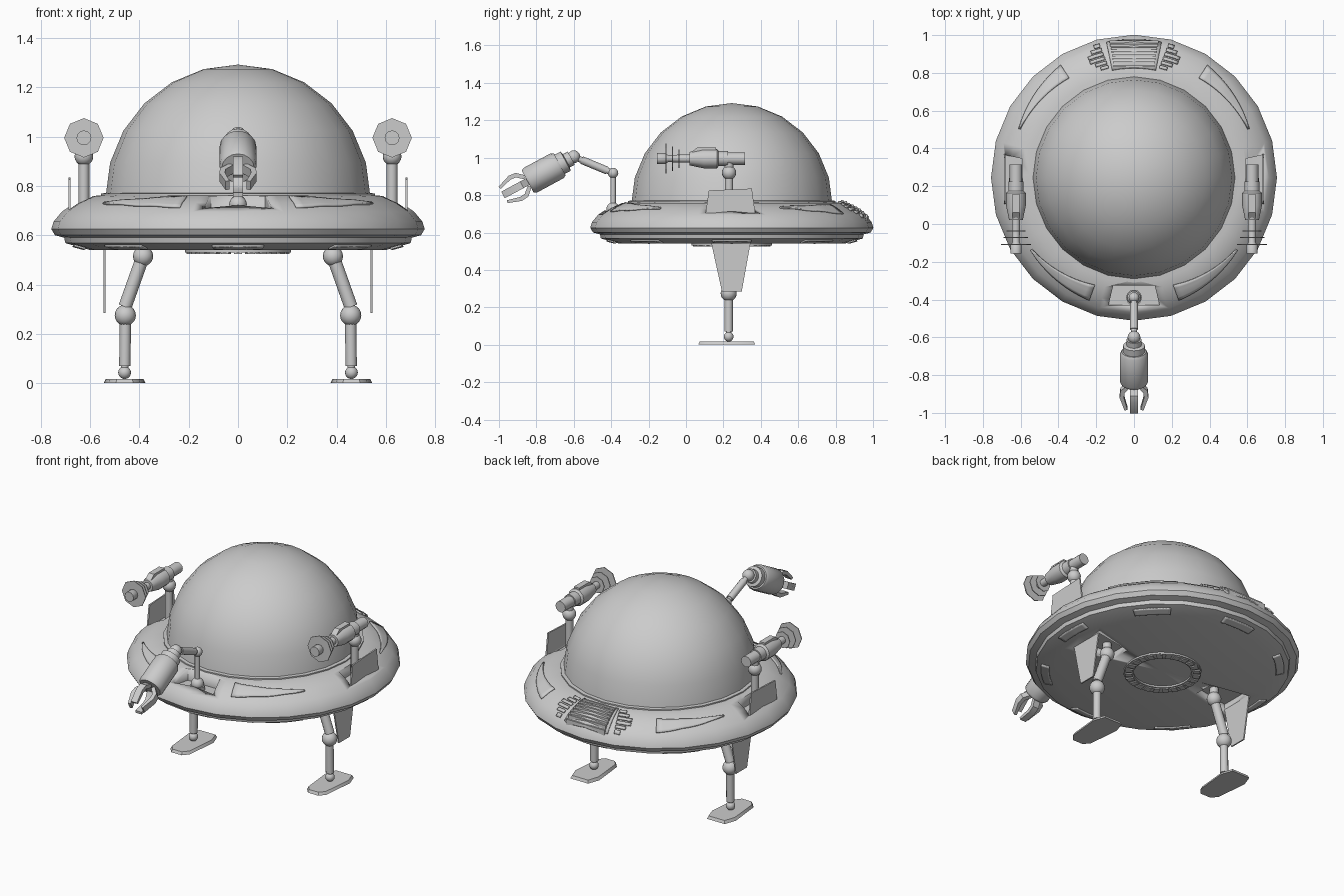
import bpy, bmesh
from math import sin, cos, pi, radians
from mathutils import Vector

cube = bpy.data.objects.get("Cube")
if cube:
    bpy.data.objects.remove(cube)

grey = bpy.data.materials.new("hull_grey")
grey.use_nodes = True
grey.diffuse_color = (0.6, 0.6, 0.6, 1)
grey.node_tree.nodes["Principled BSDF"].inputs["Base Color"].default_value = (0.6, 0.6, 0.6, 1)

CY = 0.245   # y of the saucer axis
SEG = 24
UPPER = [(0.54, 0.763), (0.6, 0.758), (0.66, 0.732), (0.715, 0.695), (0.748, 0.655)]
LOWER = [(0.6, 0.54), (0.7, 0.568)]


def finish(name, bm, angle=35):
    """Turn a bmesh into a smooth-by-angle object."""
    bmesh.ops.recalc_face_normals(bm, faces=bm.faces[:])
    mesh = bpy.data.meshes.new(name)
    bm.to_mesh(mesh)
    bm.free()
    ob = bpy.data.objects.new(name, mesh)
    bpy.context.collection.objects.link(ob)
    mesh.materials.append(grey)
    bpy.ops.object.select_all(action="DESELECT")
    ob.select_set(True)
    bpy.context.view_layer.objects.active = ob
    bpy.ops.object.shade_smooth_by_angle(angle=radians(angle))
    return ob


def lathe(name, profile, start, axis=(0, 0, 1), sides=12, angle=35):
    """Revolve (radius, distance) points about an axis through start."""
    bm = bmesh.new()
    rot = Vector((0, 0, 1)).rotation_difference(Vector(axis)).to_matrix()
    rings = []
    for r, d in profile:
        count = sides if r > 1e-5 else 1
        rings.append([bm.verts.new(Vector(start) + rot @ Vector(
            (r * sin(2 * pi * k / sides), r * cos(2 * pi * k / sides), d))) for k in range(count)])
    for a, b in zip(rings, rings[1:]):
        for k in range(sides):
            j = (k + 1) % sides
            quad = [a[k % len(a)], a[j % len(a)], b[j % len(b)], b[k % len(b)]]
            bm.faces.new(list(dict.fromkeys(quad)))
    for ring in (rings[0], rings[-1]):
        if len(ring) > 2:
            bm.faces.new(ring)
    return finish(name, bm, angle)


def rod(name, a, b, r1, r2=None, sides=12):
    a, b = Vector(a), Vector(b)
    return lathe(name, [(r1, 0), (r2 or r1, (b - a).length)], a, (b - a).normalized(), sides)


def ball(name, pos, r):
    bm = bmesh.new()
    bmesh.ops.create_uvsphere(bm, u_segments=16, v_segments=10, radius=r)
    bmesh.ops.translate(bm, verts=bm.verts, vec=pos)
    return finish(name, bm)


def prism(name, bottom, top):
    """Close two matching 3D outlines into a solid."""
    bm = bmesh.new()
    a, b = [[bm.verts.new(p) for p in ring] for ring in (bottom, top)]
    bm.faces.new(a)
    bm.faces.new(b)
    for k in range(len(a)):
        j = (k + 1) % len(a)
        bm.faces.new((a[k], a[j], b[j], b[k]))
    return finish(name, bm)


def slab(name, outline, z0, z1):
    return prism(name, [(x, y, z0) for x, y in outline], [(x, y, z1) for x, y in outline])


def on_hull(theta, r, table):
    """Point on the faceted hull; theta in degrees from the front."""
    ring = r * cos(radians(theta % 15 - 7.5)) / cos(radians(7.5))
    for (r0, z0), (r1, z1) in zip(table, table[1:]):
        if ring <= r1:
            break
    z = z0 + (z1 - z0) * (ring - r0) / (r1 - r0)
    return Vector((r * sin(radians(theta)), CY - r * cos(radians(theta)), z))


def panel(name, t0, t1, radii0, radii1, table=UPPER, lift=0.004, n=12, m=5):
    """Thin plate following the hull between two angles."""
    bm = bmesh.new()
    grid = []
    for i in range(n + 1):
        f = i / n
        lo, hi = [a + (b - a) * f for a, b in zip(radii0, radii1)]
        grid.append([bm.verts.new(on_hull(t0 + (t1 - t0) * f, lo + (hi - lo) * j / m, table)
                                  + Vector((0, 0, lift))) for j in range(m + 1)])
    for a, b in zip(grid, grid[1:]):
        for j in range(m):
            bm.faces.new((a[j], a[j + 1], b[j + 1], b[j]))
    ob = finish(name, bm)
    thick = ob.modifiers.new("thickness", "SOLIDIFY")
    thick.thickness = 0.009
    thick.offset = 0
    return ob


# Saucer hull and dome
hull = lathe("saucer_hull", [(0, 0.54), (0.6, 0.54), (0.7, 0.568), (0.705, 0.59), (0.742, 0.6),
             (0.757, 0.625)] + UPPER[::-1] + [(0, 0.763)], (0, CY, 0), sides=SEG, angle=25)
lathe("dome", [(0.537 * cos(radians(a)), 0.755 + 0.537 * sin(radians(a)))
               for a in range(0, 91, 15)], (0, CY, 0), sides=SEG)
lathe("dome_collar", [(0.555, 0.75), (0.555, 0.769), (0.53, 0.772)], (0, CY, 0), sides=SEG)

# Hatch recesses cut into the hull
cutters = [slab("cutter", [(-0.135, -0.43), (0.135, -0.43), (0.11, -0.325), (-0.11, -0.325)], 0.69, 0.9)]
for s in (1, -1):
    cutters.append(slab("cutter", [(s * x, y) for x, y in
                        ((0.68, 0.11), (0.59, 0.13), (0.59, 0.345), (0.68, 0.365))], 0.695, 0.9))
    cutters.append(slab("cutter", [(s * x, y) for x, y in
                        ((0.54, 0.135), (0.3, 0.18), (0.3, 0.3), (0.54, 0.345))], 0.4, 0.58))
for c in cutters:
    c.hide_render = True
    cut = hull.modifiers.new("recess", "BOOLEAN")
    cut.object = c
    cut.solver = "EXACT"
    bpy.context.view_layer.objects.active = hull
    bpy.ops.object.modifier_apply(modifier=cut.name)
    bpy.data.objects.remove(c)

# Hull panels, mirrored left and right
for s in (1, -1):
    panel("front_panel", s * 20, s * 55, (0.605, 0.69), (0.66, 0.668))
    panel("rear_panel", s * 147, s * 113, (0.63, 0.71), (0.655, 0.662))
    for k in range(6):
        r = 0.595 + 0.024 * k
        panel("vent_fin", s * (167 - k * 0.3), s * (158 + 2 * abs(k - 2.5)),
              (r, r + 0.015), (r, r + 0.015), lift=0.006, n=4, m=1)
for k in range(8):
    panel("underside_panel", k * 45 - 9, k * 45 + 9, (0.625, 0.67), (0.625, 0.67), LOWER, -0.003)

# Rear grille: stepped straight slats over a backing plate
panel("grille_backing", 168.5, 191.5, (0.58, 0.73), (0.58, 0.73))
for k in range(8):
    r = 0.585 + 0.0185 * k
    w = 0.108 + 0.003 * k
    z = on_hull(187.5, r + 0.007, UPPER).z
    y = CY + r
    slab("grille_slat", [(-w, y), (w, y), (w, y + 0.011), (-w, y + 0.011)], z - 0.02, z + 0.016)

# Underside ring with ribs
ring = lathe("underside_ring", [(0.16, 0.545), (0.16, 0.53), (0.215, 0.53), (0.215, 0.545)], (0, CY, 0), sides=SEG)
for k in range(SEG):
    t = radians(k * 15)
    out, side = Vector((sin(t), cos(t), 0)), Vector((cos(t), -sin(t), 0)) * 0.016
    c = Vector((0, CY, 0))
    pts = [c + out * 0.168 - side, c + out * 0.208 - side, c + out * 0.208 + side, c + out * 0.168 + side]
    slab("underside_rib", [(p.x, p.y) for p in pts], 0.524, 0.535)

for s in (1, -1):
    # Legs, feet and leg doors
    hip, knee, ankle = (s * 0.385, 0.228, 0.515), (s * 0.457, 0.228, 0.275), (s * 0.46, 0.228, 0.043)
    rod("leg_mount", hip, (hip[0], hip[1], 0.59), 0.025)
    ball("hip_ball", hip, 0.041)
    rod("upper_leg", hip, (s * 0.458, 0.228, 0.31), 0.027)
    ball("knee_ball", knee, 0.043)
    rod("lower_leg", (s * 0.457, 0.228, 0.24), (s * 0.459, 0.228, 0.07), 0.023)
    rod("leg_pin", knee, ankle, 0.015)
    ball("ankle_ball", ankle, 0.026)
    foot = [(-0.085, 0.3), (-0.06, 0.37), (0.06, 0.37), (0.085, 0.3), (0.065, 0.1),
            (0.035, 0.065), (-0.035, 0.065), (-0.065, 0.1)]
    prism("foot", [(s * 0.46 + x, y, 0) for x, y in foot],
          [(s * 0.46 + x * 0.9, 0.22 + (y - 0.22) * 0.95, 0.017) for x, y in foot])
    door = [(0.135, 0.545), (0.345, 0.545), (0.298, 0.285), (0.192, 0.285)]
    prism("leg_door", [(s * 0.538, y, z) for y, z in door], [(s * 0.546, y, z) for y, z in door])

    # Side guns with their hatch doors
    gx, gz = s * 0.625, 0.995
    hatch = [(0.105, 0.705), (0.37, 0.705), (0.352, 0.835), (0.122, 0.825)]
    prism("gun_door", [(s * 0.679, y, z) for y, z in hatch], [(s * 0.688, y, z) for y, z in hatch])
    rod("gun_post", (gx, 0.23, 0.69), (gx, 0.23, 0.9), 0.022)
    ball("gun_ball", (gx, 0.23, 0.92), 0.038)
    rod("gun_swivel", (gx, 0.23, 0.93), (gx, 0.23, gz), 0.024)
    lathe("gun_body", [(0.033, 0), (0.033, 0.09), (0.04, 0.09), (0.04, 0.14), (0.052, 0.15), (0.052, 0.22),
          (0.036, 0.295), (0.022, 0.295), (0.022, 0.34), (0.018, 0.41), (0.03, 0.43), (0.03, 0.47)],
          (gx, 0.315, gz), (0, -1, 0))
    prism("gun_sight", [(gx - 0.018, y, z) for y, z in ((0.03, 1.03), (0.16, 1.03), (0.16, 1.055), (0.06, 1.055))],
          [(gx + 0.018, y, z) for y, z in ((0.03, 1.03), (0.16, 1.03), (0.16, 1.055), (0.06, 1.055))])
    for y, r in ((-0.105, 0.08), (-0.07, 0.065), (-0.035, 0.05)):
        rod("gun_disc", (gx, y, gz), (gx, y - 0.005, gz), r, sides=8)

# Front arm
base, elbow, wrist = Vector((0, -0.39, 0.725)), Vector((0, -0.39, 0.918)), Vector((0, -0.6, 1.005))
rod("arm_socket", (0, -0.39, 0.685), (0, -0.39, 0.715), 0.042)
ball("arm_base_ball", base, 0.036)
rod("arm_post", base, elbow, 0.015)
ball("arm_elbow", elbow, 0.028)
rod("forearm", elbow, wrist, 0.016)
rod("forearm_sleeve", elbow.lerp(wrist, 0.15), elbow.lerp(wrist, 0.8), 0.021)
ball("arm_wrist", wrist, 0.034)

# Gripper with four curved fingers
axis = Vector((0, -0.88, -0.475)).normalized()
up = Vector((0, -axis.z, axis.y)) * -1
side = Vector((1, 0, 0))
lathe("gripper_body", [(0.04, 0.015), (0.04, 0.045), (0.058, 0.05), (0.058, 0.085), (0.066, 0.085),
      (0.075, 0.1), (0.075, 0.265), (0.066, 0.28), (0.03, 0.28)], wrist, axis, 16)
for k in range(4):
    out = up * cos(k * pi / 2) + side * sin(k * pi / 2)
    wide = axis.cross(out) * 0.02
    arc = [(0.035, 0.275), (0.072, 0.315), (0.076, 0.355), (0.05, 0.43),
           (0.035, 0.425), (0.053, 0.355), (0.05, 0.325), (0.02, 0.29)]
    pts = [wrist + out * r + axis * d for r, d in arc]
    prism("gripper_finger", [p - wide for p in pts], [p + wide for p in pts])
